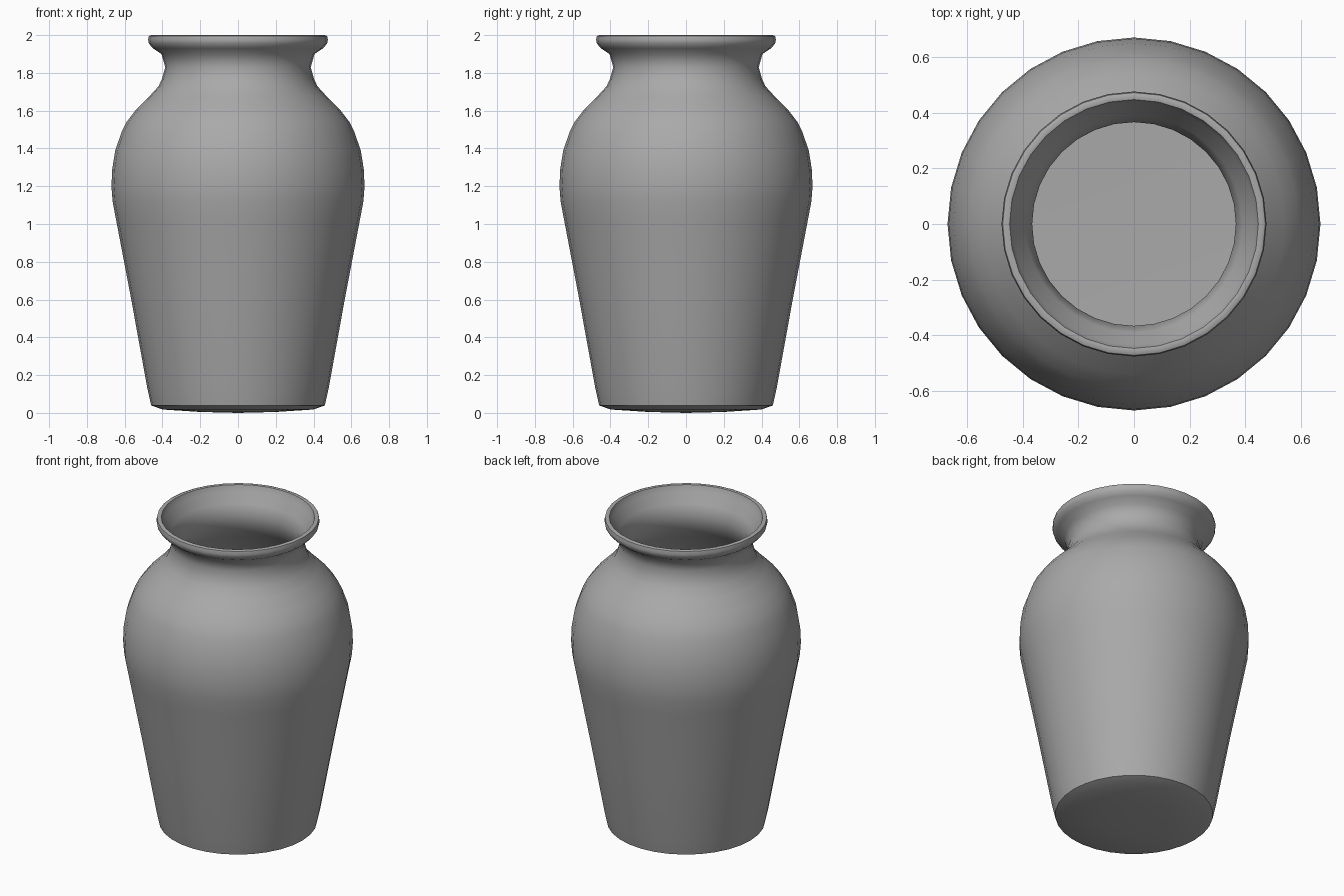
import bpy
import bmesh
import math

SEGMENTS = 32

if "Cube" in bpy.data.objects:
    bpy.data.objects.remove(bpy.data.objects["Cube"], do_unlink=True)

# Grey clay
clay = bpy.data.materials.new("grey_clay")
clay.use_nodes = True
colour = (0.4, 0.4, 0.4, 1.0)
clay.diffuse_color = colour
clay.node_tree.nodes["Principled BSDF"].inputs["Base Color"].default_value = colour

# Half profile (radius, height): slightly domed base, belly, neck, lip
outer = [(0, 0), (0.2, 0.005), (0.4, 0.018), (0.46, 0.04), (0.48, 0.13),
         (0.565, 0.6), (0.645, 1.02), (0.664, 1.12), (0.67, 1.2),
         (0.666, 1.29), (0.65, 1.39), (0.615, 1.49), (0.59, 1.54),
         (0.54, 1.605), (0.47, 1.675), (0.42, 1.73), (0.402, 1.77),
         (0.385, 1.83), (0.405, 1.9), (0.45, 1.93), (0.472, 1.955),
         (0.476, 1.975), (0.472, 1.995), (0.46, 2.0)]
# Inside wall, from the lip down to the floor
inner = [(0.447, 1.997), (0.435, 1.96), (0.39, 1.9), (0.366, 1.83),
         (0.382, 1.765), (0.402, 1.715), (0.455, 1.655), (0.52, 1.59),
         (0.595, 1.48), (0.645, 1.3), (0.65, 1.2), (0.625, 1.02),
         (0.545, 0.6), (0.46, 0.13), (0.44, 0.06), (0, 0.05)]

# Vase: the profile spun around the upright axis
bm = bmesh.new()
ring = [bm.verts.new((r, 0, z)) for r, z in outer + inner]
edges = [bm.edges.new(pair) for pair in zip(ring, ring[1:])]
bmesh.ops.spin(bm, geom=ring + edges, cent=(0, 0, 0), axis=(0, 0, 1),
               angle=math.tau, steps=SEGMENTS, use_duplicate=False)
bmesh.ops.remove_doubles(bm, verts=bm.verts[:], dist=0.0005)
bmesh.ops.recalc_face_normals(bm, faces=bm.faces[:])
mesh = bpy.data.meshes.new("vase")
bm.to_mesh(mesh)
bm.free()
mesh.materials.append(clay)
vase = bpy.data.objects.new("vase", mesh)
bpy.context.collection.objects.link(vase)

# Smooth shading that keeps the foot and lip edges crisp
bpy.ops.object.select_all(action="DESELECT")
vase.select_set(True)
bpy.context.view_layer.objects.active = vase
bpy.ops.object.shade_smooth_by_angle(angle=math.radians(50))
